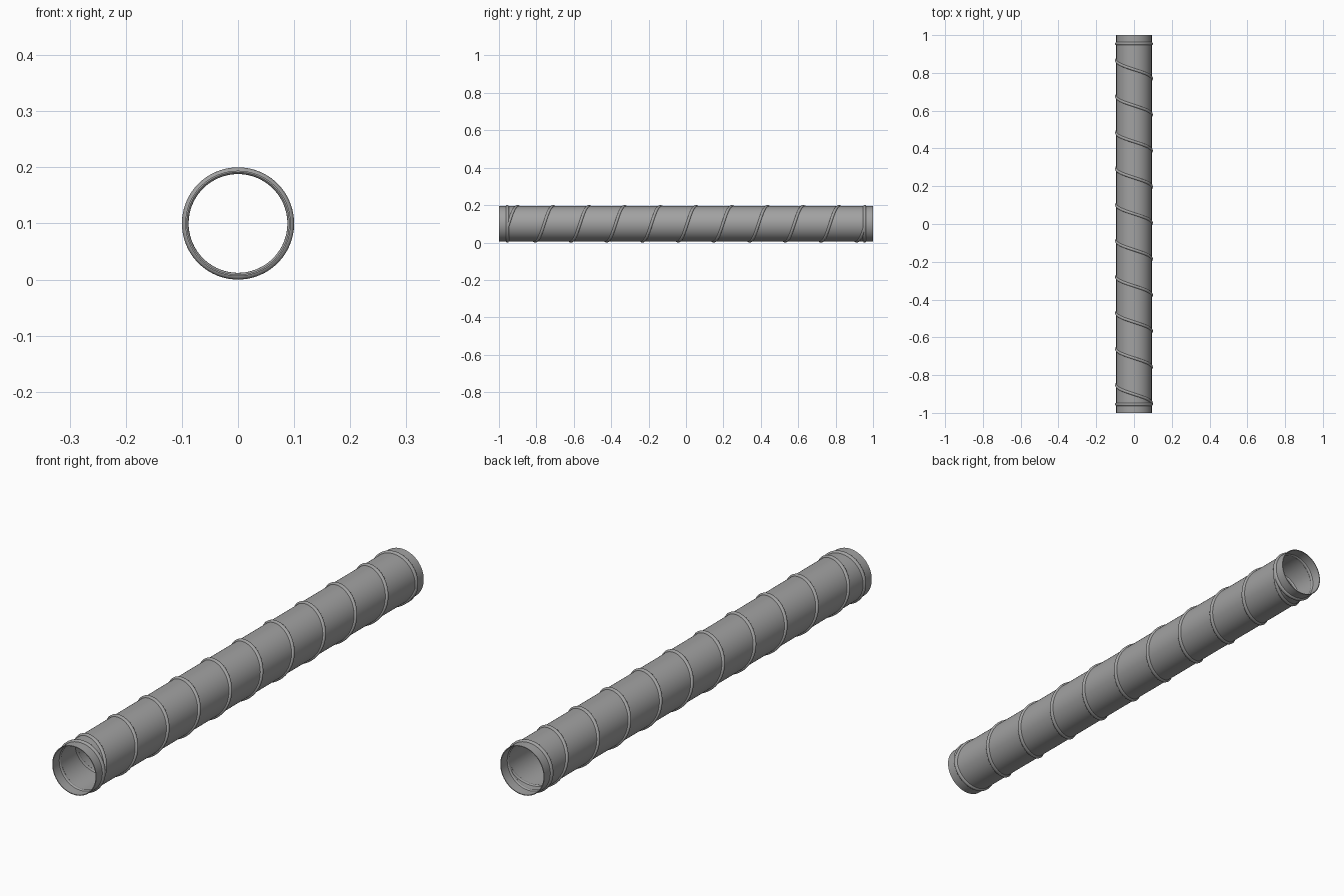
import bpy, bmesh, math
from math import sin, cos, pi

if "Cube" in bpy.data.objects:
    bpy.data.objects.remove(bpy.data.objects["Cube"])

AXIS_Z = 0.1      # height of the duct axis
R = 0.094         # sheet radius
BEAD = 0.006      # bead radius
COLLAR_Y = 0.955  # position of the end beads
SEG = 96

steel = bpy.data.materials.new("grey galvanised steel")
steel.diffuse_color = (0.36, 0.36, 0.36, 1)
steel.use_nodes = True
steel.node_tree.nodes["Principled BSDF"].inputs["Base Color"].default_value = steel.diffuse_color


def sweep(name, rings, close_rings, cap=False):
    """Skin a list of closed cross-section loops."""
    bm = bmesh.new()
    vs = [[bm.verts.new(p) for p in ring] for ring in rings]
    n, m = len(vs), len(vs[0])
    for i in range(n if close_rings else n - 1):
        a, b = vs[i], vs[(i + 1) % n]
        for j in range(m):
            k = (j + 1) % m
            bm.faces.new((a[j], a[k], b[k], b[j]))
    if cap:
        bm.faces.new(vs[0])
        bm.faces.new(vs[-1])
    bmesh.ops.recalc_face_normals(bm, faces=bm.faces)
    me = bpy.data.meshes.new(name)
    bm.to_mesh(me)
    bm.free()
    me.materials.append(steel)
    ob = bpy.data.objects.new(name, me)
    bpy.context.collection.objects.link(ob)
    bpy.ops.object.select_all(action='DESELECT')
    ob.select_set(True)
    bpy.context.view_layer.objects.active = ob
    bpy.ops.object.shade_smooth_by_angle(angle=math.radians(35))
    return ob


def section(profile, a, y=0.0):
    """Place (radius, y) profile points at angle a round the axis."""
    return [(r * cos(a), y + dy, AXIS_Z + r * sin(a)) for r, dy in profile]


def lathe(name, profile):
    return sweep(name, [section(profile, 2 * pi * i / SEG) for i in range(SEG)], True)


# thin-walled straight tube
lathe("duct_tube", [(R, -1), (R, 1), (R - 0.003, 1), (R - 0.003, -1)])

# round bead profile, showing inside and outside the sheet
bead = [(R + BEAD * cos(2 * pi * k / 12), 1.3 * BEAD * sin(2 * pi * k / 12)) for k in range(12)]

# bead ring near each end
for label, s in (("front", -1), ("back", 1)):
    lathe(label + "_collar_bead", [(r, y + s * COLLAR_Y) for r, y in bead])

# spiral seam, ten turns between the end beads
TURNS, STEPS = 10, 72
rings = []
for i in range(TURNS * STEPS + 1):
    t = i / (TURNS * STEPS)
    rings.append(section(bead, -0.2 + 2 * pi * TURNS * t, COLLAR_Y * (2 * t - 1)))
sweep("spiral_seam", rings, False, cap=True)
